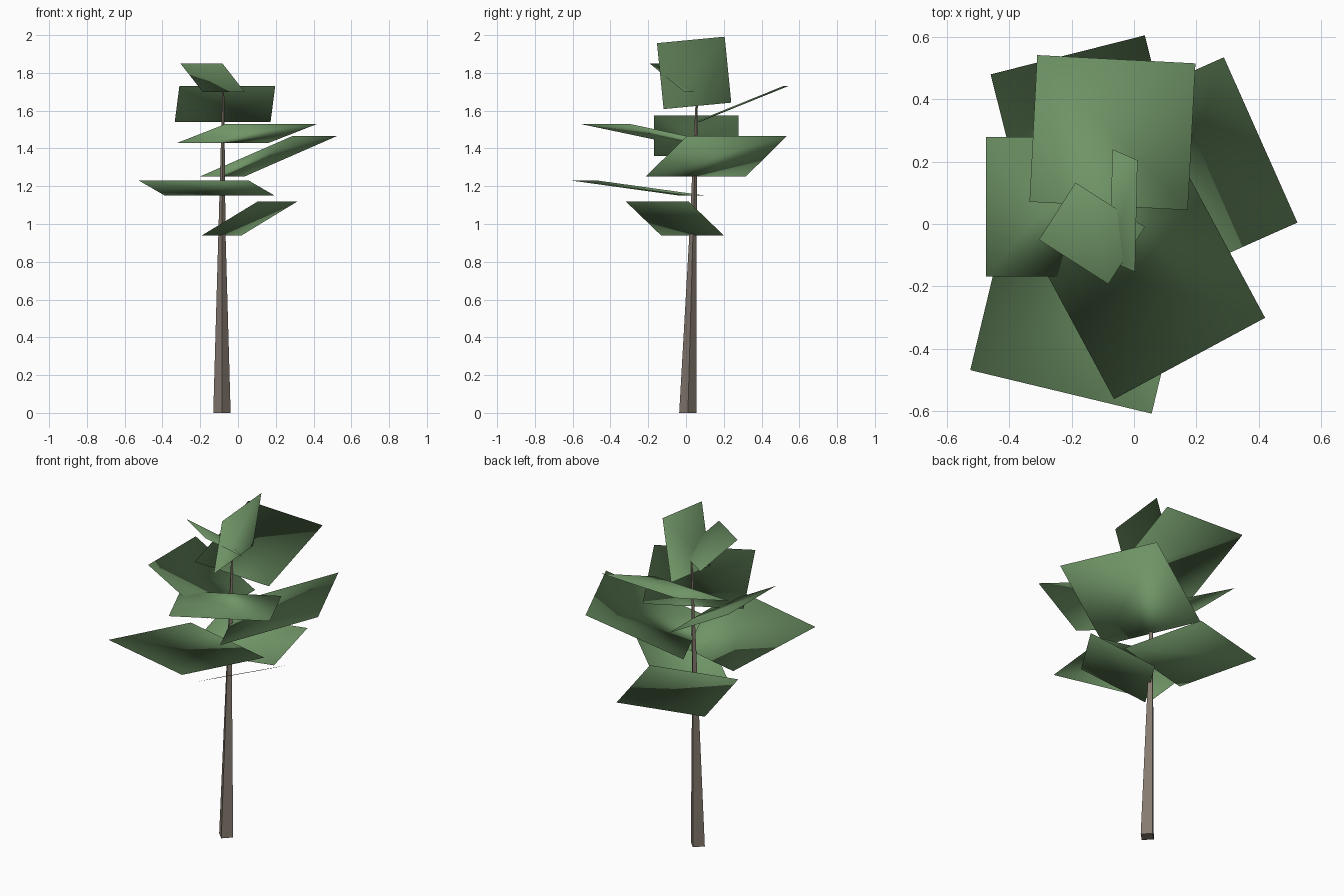
import bpy
import bmesh
from math import radians, cos, sin, tau
from mathutils import Matrix, Vector

cube = bpy.data.objects.get("Cube")
if cube:
    bpy.data.objects.remove(cube)


def make_material(name, rgb):
    mat = bpy.data.materials.new(name)
    mat.use_nodes = True
    mat.diffuse_color = (*rgb, 1)
    mat.node_tree.nodes["Principled BSDF"].inputs["Base Color"].default_value = (*rgb, 1)
    return mat


def finish(bm, name, mat):
    mesh = bpy.data.meshes.new(name)
    bm.to_mesh(mesh)
    bm.free()
    mesh.materials.append(mat)
    obj = bpy.data.objects.new(name, mesh)
    bpy.context.collection.objects.link(obj)
    return mesh


bark = make_material("grey brown bark", (0.235, 0.195, 0.16))
leaf_green = make_material("leaf green", (0.16, 0.30, 0.135))

# Trunk: a leaning, tapered four-sided post, as (centre, radius) rings
bm = bmesh.new()
rings = []
for (x, y, z), r in (((-0.085, 0.01, 0), 0.046),
                     ((-0.085, 0.037, 0.95), 0.019),
                     ((-0.078, 0.058, 1.7), 0.005)):
    rings.append([bm.verts.new((x + r * cos(tau * i / 4), y + r * sin(tau * i / 4), z))
                  for i in range(4)])
for low, high in zip(rings, rings[1:]):
    for i in range(4):
        j = (i + 1) % 4
        bm.faces.new((low[i], low[j], high[j], high[i]))
bm.faces.new(rings[0][::-1])
bm.faces.new(rings[-1])
finish(bm, "trunk", bark)

# Leaf cards: centre, side, outward heading, upward pitch, twist (degrees)
leaves = {
    "crown_leaf_upright": ((-0.033, 0.043, 1.8), 0.36, 0, 77, -5.6),
    "crown_leaf_small": ((-0.135, -0.03, 1.775), 0.264, -122.6, 34.6, 0),
    "upper_leaf_back": ((-0.069, 0.293, 1.635), 0.508, 87, 22, 0),
    "upper_leaf_front": ((0.05, -0.193, 1.48), 0.55, -61.7, 10.5, 0),
    "middle_leaf_left": ((0.16, 0.16, 1.358), 0.58, 24, 21.8, 0),
    "middle_leaf_right": ((-0.278, 0.055, 1.468), 0.447, 180, 28.7, 0),
    "lower_leaf_front": ((-0.165, -0.25, 1.19), 0.598, -103.5, 7.7, 0),
    "lower_leaf_left": ((0.0625, -0.06, 1.03), 0.393, -32.3, 27.2, 0),
    "lower_leaf_back": ((-0.15, 0.295, 1.04), 0.51, 104.2, 0, 0),
}
canopy_centre = Vector((-0.08, 0.04, 1.35))

for name, (centre, side, heading, pitch, twist) in leaves.items():
    place = (Matrix.Translation(centre)
             @ Matrix.Rotation(radians(heading), 4, 'Z')
             @ Matrix.Rotation(radians(-pitch), 4, 'Y')
             @ Matrix.Rotation(radians(twist), 4, 'Z'))
    bm = bmesh.new()
    bmesh.ops.create_grid(bm, x_segments=1, y_segments=1, size=side / 2, matrix=place)
    for face in bm.faces:
        face.smooth = True
    mesh = finish(bm, name, leaf_green)
    # Soft foliage shading that radiates from the canopy centre
    mesh.normals_split_custom_set_from_vertices(
        [(v.co - canopy_centre).normalized() for v in mesh.vertices])
